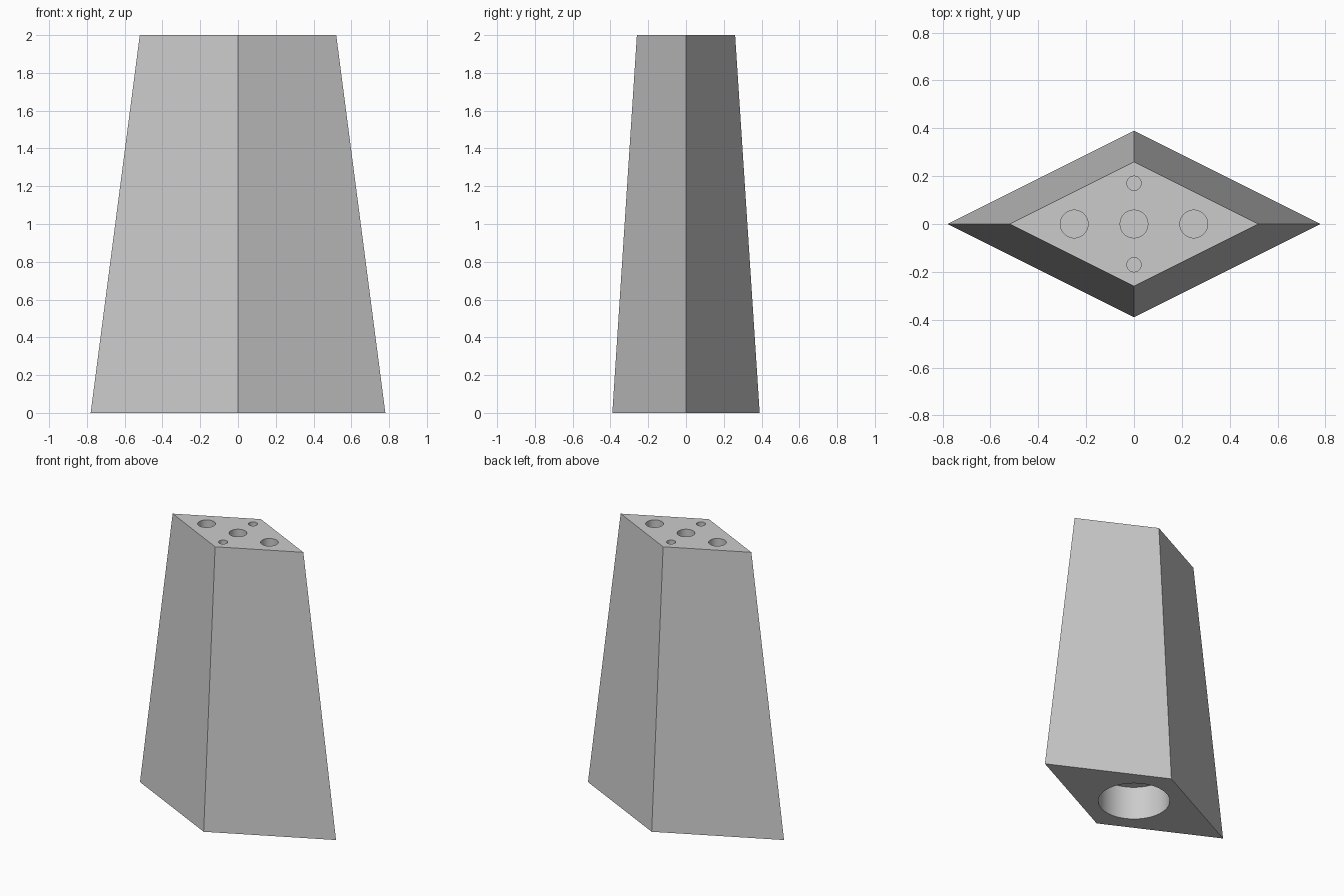
import bpy
import bmesh
import math

cube = bpy.data.objects.get("Cube")
if cube:
    bpy.data.objects.remove(cube, do_unlink=True)

HEIGHT = 2.0

# Single grey material
grey = bpy.data.materials.new("plain grey")
grey.use_nodes = True
colour = (0.6, 0.6, 0.6, 1.0)
grey.diffuse_color = colour
grey.node_tree.nodes["Principled BSDF"].inputs["Base Color"].default_value = colour


def rhombus(bm, half_x, half_y, z):
    corners = ((half_x, 0), (0, half_y), (-half_x, 0), (0, -half_y))
    return [bm.verts.new((x, y, z)) for x, y in corners]


# Tapered diamond body
bm = bmesh.new()
base = rhombus(bm, 0.78, 0.39, 0)
top = rhombus(bm, 0.52, 0.26, HEIGHT)
bm.faces.new(base[::-1])
bm.faces.new(top)
for i in range(4):
    j = (i + 1) % 4
    bm.faces.new((base[i], base[j], top[j], top[i]))
mesh = bpy.data.meshes.new("tapered_body")
bm.to_mesh(mesh)
bm.free()
mesh.materials.append(grey)
body = bpy.data.objects.new("tapered_body", mesh)
bpy.context.collection.objects.link(body)


def drill(x, y, radius, low, high):
    """Cut a round blind hole between two heights."""
    bpy.ops.mesh.primitive_cylinder_add(
        vertices=64, radius=radius, depth=high - low,
        location=(x, y, (low + high) / 2))
    cutter = bpy.context.object
    cutter.name = "hole_cutter"
    cutter.hide_render = True
    cutter.data.materials.append(grey)
    bpy.ops.object.select_all(action="DESELECT")
    body.select_set(True)
    bpy.context.view_layer.objects.active = body
    cut = body.modifiers.new("hole", "BOOLEAN")
    cut.operation = "DIFFERENCE"
    cut.solver = "EXACT"
    cut.object = cutter
    bpy.ops.object.modifier_apply(modifier=cut.name)
    bpy.data.objects.remove(cutter, do_unlink=True)


# Three large holes along the long diagonal, two small on the short one
for x in (-0.25, 0, 0.25):
    drill(x, 0, 0.058, HEIGHT - 0.25, HEIGHT + 0.1)
for y in (-0.17, 0.17):
    drill(0, y, 0.03, HEIGHT - 0.25, HEIGHT + 0.1)

# Wide socket in the underside
drill(0, 0, 0.24, -0.1, 0.245)

body.select_set(True)
bpy.context.view_layer.objects.active = body
bpy.ops.object.shade_smooth_by_angle(angle=math.radians(30))
